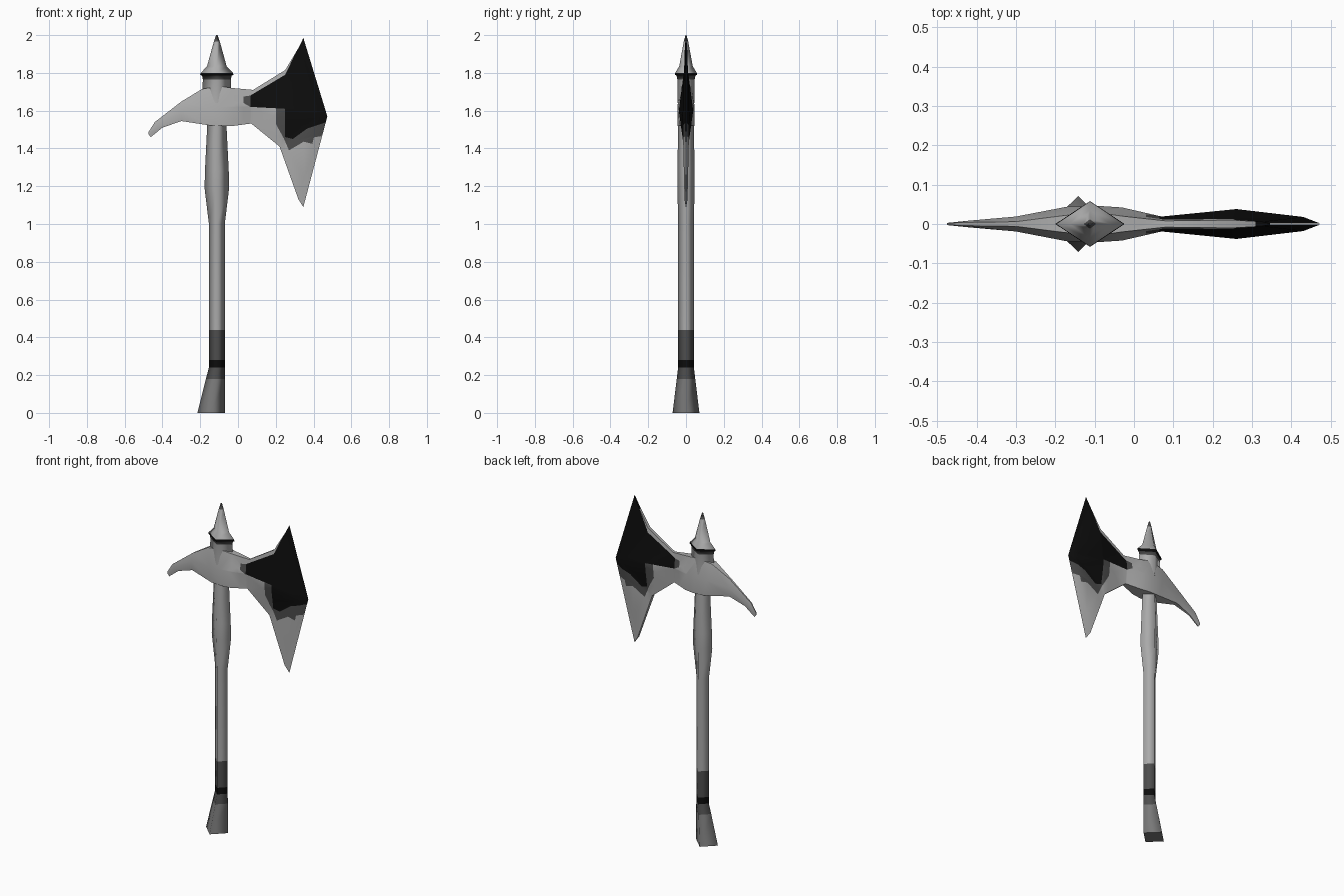
import bpy, bmesh
from mathutils import Vector
from mathutils.geometry import intersect_point_tri_2d

if "Cube" in bpy.data.objects:
    bpy.data.objects.remove(bpy.data.objects["Cube"])

CX = -0.112  # shaft axis


def material(name, v):
    m = bpy.data.materials.new(name)
    m.diffuse_color = (v, v, v, 1)
    m.use_nodes = True
    m.node_tree.nodes["Principled BSDF"].inputs["Base Color"].default_value = m.diffuse_color
    return m


STEEL = material("steel grey", 0.42)
WOOD = material("handle grey", 0.40)
FOOT = material("foot grey", 0.19)
DARK = material("dark grey", 0.075)
BLACK = material("black", 0.004)


def finish(bm, name, mats):
    bmesh.ops.recalc_face_normals(bm, faces=bm.faces)
    me = bpy.data.meshes.new(name)
    bm.to_mesh(me)
    bm.free()
    for m in mats:
        me.materials.append(m)
    ob = bpy.data.objects.new(name, me)
    bpy.context.collection.objects.link(ob)
    return ob


def loft(bm, rings):
    """Skin closed rings of points and cap both ends."""
    vs = [[bm.verts.new(p) for p in r] for r in rings]
    for a, b in zip(vs, vs[1:]):
        n = len(a)
        for i in range(n):
            f = bm.faces.new((a[i], a[(i + 1) % n], b[(i + 1) % n], b[i]))
            f.smooth = True
    for end in (vs[0], vs[-1]):
        bm.faces.new(end)


def diamond_post(name, sections, mats, bands):
    """Four-sided post; sections are (z, centre x, rx, ry), bands are (top z, slot)."""
    bm = bmesh.new()
    loft(bm, [[(x - rx, 0, z), (x, -ry, z), (x + rx, 0, z), (x, ry, z)]
              for z, x, rx, ry in sections])
    for f in bm.faces:
        z = f.calc_center_median().z
        f.material_index = next((s for top, s in bands if z < top), 0)
    return finish(bm, name, mats)


# Handle with swelling under the head, and wrapped bands
diamond_post("handle", [(0.24, CX, .042, .042), (0.28, CX, .042, .042), (0.44, CX, .042, .042),
                        (1.0, CX, .042, .042), (1.19, CX, .065, .045), (1.28, CX, .063, .045),
                        (1.54, CX, .05, .042)],
             [WOOD, BLACK, DARK], [(0.275, 1), (0.44, 2)])

# Flared foot leaning to the back of the axe
diamond_post("foot", [(0, -.142, .073, .071), (0.18, -.119, .051, .049), (0.24, CX, .042, .042)],
             [FOOT, DARK], [(0.17, 0), (0.3, 1)])

# Socket neck, flange and spike
diamond_post("spike", [(1.64, CX, .08, .045), (1.765, CX, .074, .046), (1.785, CX, .078, .05),
                       (1.79, CX, .088, .058), (1.80, CX, .085, .057), (1.835, CX, .052, .036),
                       (1.965, CX, .016, .012), (2.0, CX, .004, .003)],
             [STEEL, DARK, BLACK], [(1.765, 0), (1.785, 1), (1.799, 2), (1.96, 0), (2.1, 1)])


# Head: each station lists top, middle and bottom as (x, half thickness, z)
stations = [
    ((-.475, .002, 1.485), (-.473, .003, 1.475), (-.462, .002, 1.46)),
    ((-.44, .004, 1.54), (-.425, .008, 1.52), (-.40, .004, 1.51)),
    ((-.30, .006, 1.648), (-.30, .019, 1.60), (-.30, .012, 1.545)),
    ((-.19, .02, 1.715), (-.17, .044, 1.62), (-.15, .042, 1.522)),
    ((-.10, .03, 1.73), (-.09, .046, 1.62), (-.08, .045, 1.52)),
    ((-.03, .02, 1.72), (-.03, .042, 1.62), (-.02, .036, 1.52)),
    ((.08, .008, 1.71), (.07, .019, 1.625), (.07, .012, 1.532)),
    ((.25, .01, 1.815), (.26, .038, 1.60), (.22, .012, 1.41)),
    ((.325, .006, 1.94), (.43, .018, 1.57), (.32, .008, 1.13)),
    ((.346, .0015, 1.985), (.473, .0015, 1.57), (.346, .0015, 1.09)),
]
rings = []
for t, m, b in stations:
    side = [(p[0], -p[1], p[2]) for p in (t, m, b)]
    rings.append(side + [(x, -y, z) for x, y, z in reversed(side)])
bm = bmesh.new()
loft(bm, rings)

# Painted areas on the blade as convex pieces in the side plane
black = [
    [(.065, 1.62), (.065, 1.68), (.25, 1.79), (.25, 1.61)],
    [(.25, 1.46), (.25, 1.79), (.36, 2.02), (.50, 1.55), (.44, 1.53), (.40, 1.53), (.29, 1.45)],
]
border = [
    [(.03, 1.64), (.03, 1.675), (.065, 1.68), (.065, 1.62)],
    [(.20, 1.53), (.20, 1.625), (.25, 1.625), (.25, 1.44)],
    [(.27, 1.39), (.24, 1.46), (.25, 1.50), (.40, 1.54), (.50, 1.56), (.44, 1.465), (.38, 1.455)],
]


def inside(p, poly):
    return any(intersect_point_tri_2d(p, poly[0], poly[i], poly[i + 1])
               for i in range(1, len(poly) - 1))


# Score the blade along the paint outlines, then fill
bmesh.ops.triangulate(bm, faces=[f for f in bm.faces if f.calc_center_median().x > 0])
for poly in black + border:
    for (x0, z0), (x1, z1) in zip(poly, poly[1:] + poly[:1]):
        lo, hi = min(x0, x1) - .02, max(x0, x1) + .02
        zlo, zhi = min(z0, z1) - .02, max(z0, z1) + .02
        faces = [f for f in bm.faces
                 if max(v.co.x for v in f.verts) > max(lo, .02) and min(v.co.x for v in f.verts) < hi
                 and max(v.co.z for v in f.verts) > zlo and min(v.co.z for v in f.verts) < zhi]
        geom = faces + list({e for f in faces for e in f.edges}) + list({v for f in faces for v in f.verts})
        bmesh.ops.bisect_plane(bm, geom=geom, dist=1e-5, plane_co=(x0, 0, z0),
                               plane_no=(z1 - z0, 0, x0 - x1))
for f in bm.faces:
    c = f.calc_center_median()
    p = Vector((c.x, c.z))
    if any(inside(p, q) for q in black):
        f.material_index = 2
    elif any(inside(p, q) for q in border):
        f.material_index = 1
head = finish(bm, "axe_head", [STEEL, DARK, BLACK])
bpy.context.view_layer.objects.active = head
head.select_set(True)
bpy.ops.object.shade_smooth_by_angle(angle=1.05)
